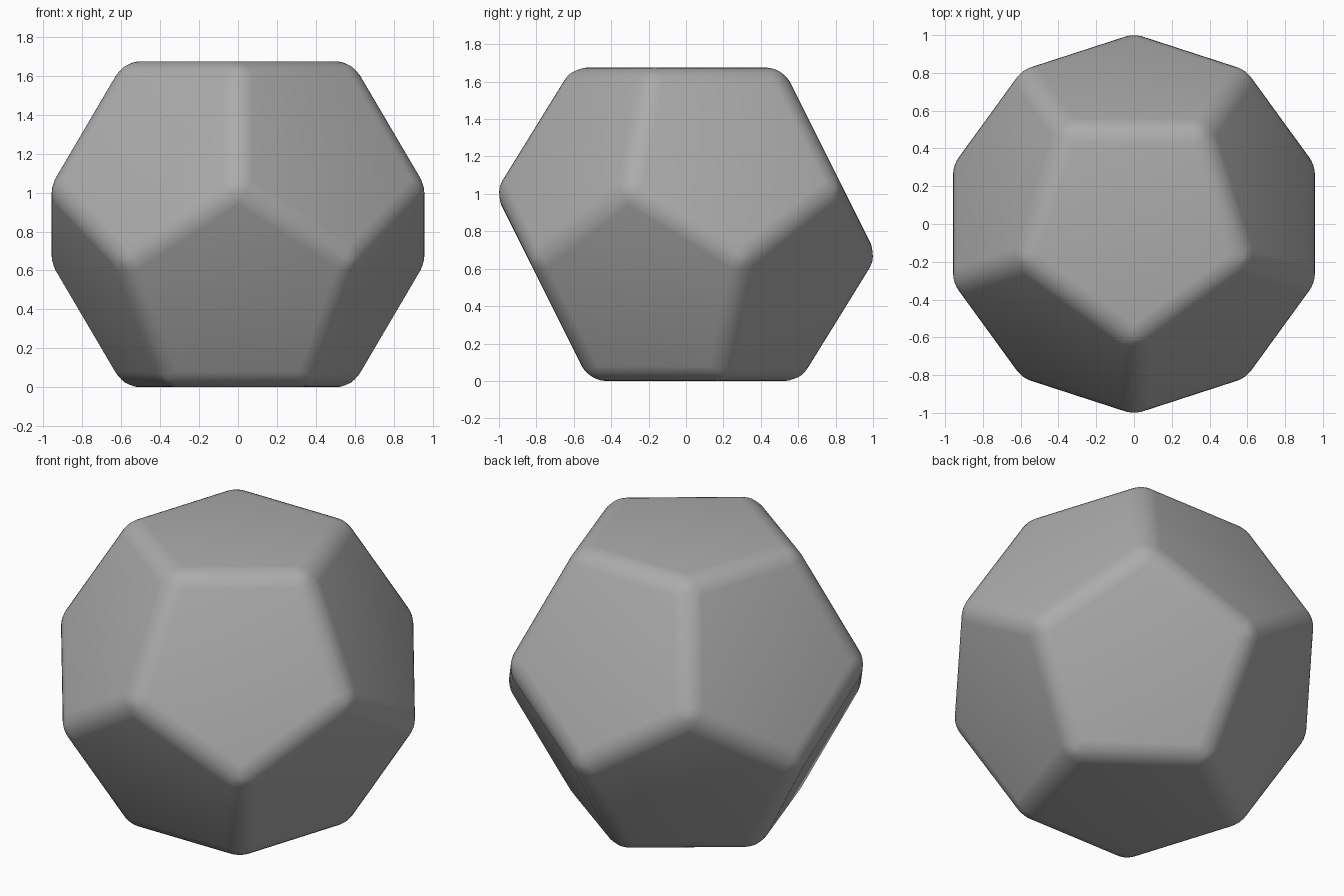
import bpy, bmesh
from math import sin, cos, radians

if "Cube" in bpy.data.objects:
    bpy.data.objects.remove(bpy.data.objects["Cube"])

H = 1.675                  # height between opposite faces
R = H / 2 / 0.79465        # corner radius of the sharp solid
R_CAP, R_MID = 0.60706 * R, 0.98225 * R
Z_MID = 0.18759 * R

bm = bmesh.new()


def ring(radius, z, start):
    return [bm.verts.new((radius * cos(radians(start + 72 * k)),
                          radius * sin(radians(start + 72 * k)), z))
            for k in range(5)]


# Four rings of five corners
top = ring(R_CAP, H, -90)
upper = ring(R_MID, H / 2 + Z_MID, -90)
lower = ring(R_MID, H / 2 - Z_MID, -54)
bottom = ring(R_CAP, 0, -54)

# Two caps and ten side pentagons
bm.faces.new(top)
bm.faces.new(bottom[::-1])
for k in range(5):
    n = (k + 1) % 5
    bm.faces.new((top[k], upper[k], lower[k], upper[n], top[n]))
    bm.faces.new((lower[k], bottom[k], bottom[n], lower[n], upper[n]))
bmesh.ops.recalc_face_normals(bm, faces=bm.faces)

mesh = bpy.data.meshes.new("rounded_dodecahedron")
bm.to_mesh(mesh)
bm.free()
body = bpy.data.objects.new("rounded_dodecahedron", mesh)
bpy.context.collection.objects.link(body)

# Dark grey surface
grey = bpy.data.materials.new("dark_grey")
grey.diffuse_color = (0.41, 0.41, 0.41, 1)
grey.use_nodes = True
grey.node_tree.nodes["Principled BSDF"].inputs["Base Color"].default_value = grey.diffuse_color
mesh.materials.append(grey)

# Soft rounded edges and smooth shading
for p in mesh.polygons:
    p.use_smooth = True
bevel = body.modifiers.new("rounding", 'BEVEL')
bevel.limit_method = 'NONE'
bevel.width = 0.087
bevel.segments = 6
